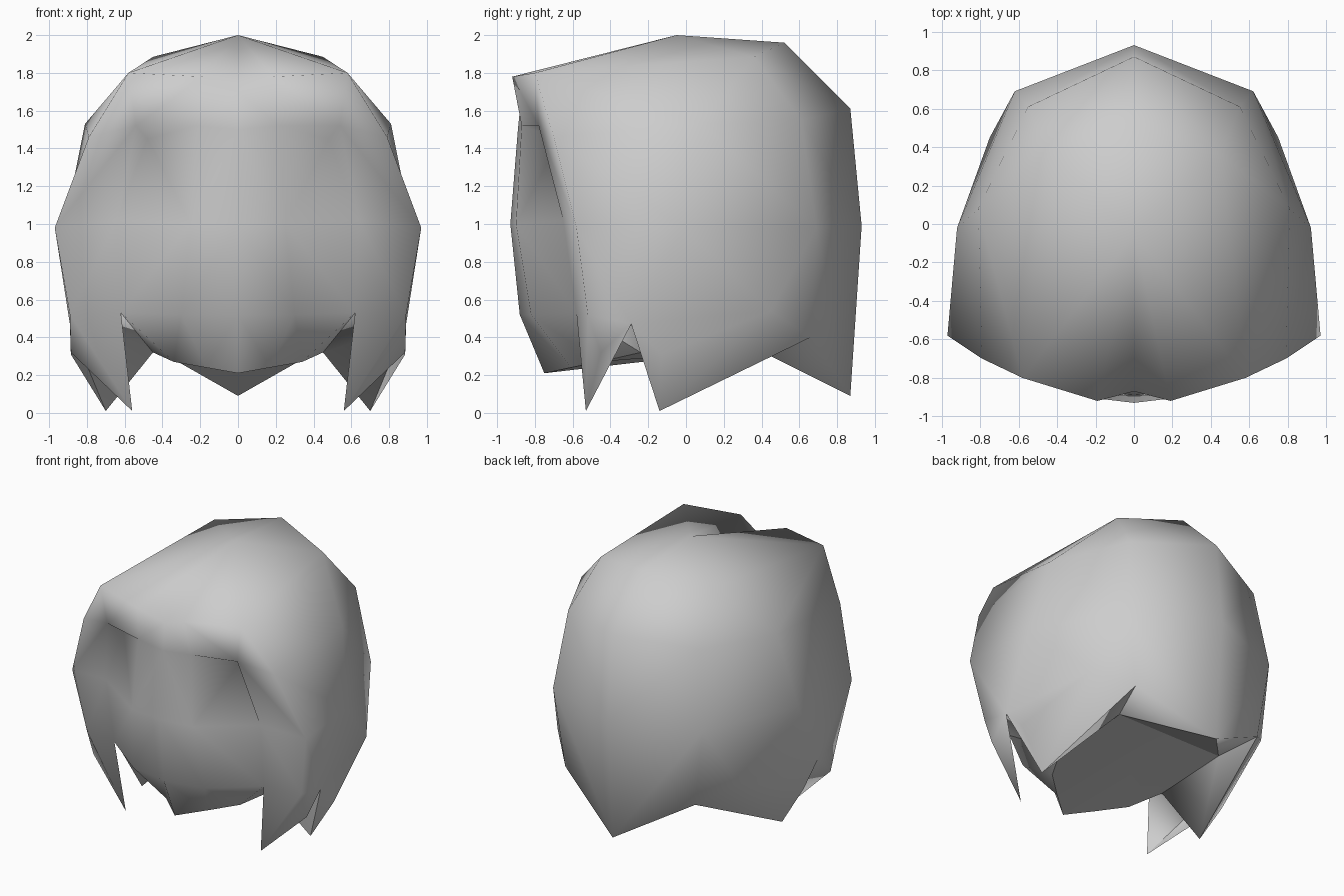
import bpy, bmesh
from mathutils import Vector

cube = bpy.data.objects.get("Cube")
if cube:
    bpy.data.objects.remove(cube)

grey = bpy.data.materials.new("plain grey")
grey.use_nodes = True
colour = (0.61, 0.61, 0.61, 1)
grey.diffuse_color = colour
grey.node_tree.nodes["Principled BSDF"].inputs["Base Color"].default_value = colour


def loft(columns):
    """Bridge neighbouring columns of points with quads."""
    faces = []
    for left, right in zip(columns, columns[1:]):
        for i in range(len(left) - 1):
            faces.append((left[i], right[i], right[i + 1], left[i + 1]))
    return faces


def fan(middle, ring):
    """Join a closed ring of points to one middle point."""
    return [(middle, a, b) for a, b in zip(ring, ring[1:] + ring[:1])]


def build_half(name, faces):
    """Make a smooth, mirrored object from the faces of its left half."""
    bm = bmesh.new()
    verts = {}
    for face in faces:
        corners = list(dict.fromkeys(face))
        for p in corners:
            if p not in verts:
                verts[p] = bm.verts.new(p)
        bm.faces.new([verts[p] for p in corners])
    bmesh.ops.recalc_face_normals(bm, faces=bm.faces)
    middle = Vector((0, 0, 1))
    outward = sum(f.normal.dot(f.calc_center_median() - middle) * f.calc_area()
                  for f in bm.faces)
    if outward < 0:
        bmesh.ops.reverse_faces(bm, faces=bm.faces)
    for f in bm.faces:
        f.smooth = True
    mesh = bpy.data.meshes.new(name)
    bm.to_mesh(mesh)
    bm.free()
    mesh.materials.append(grey)
    obj = bpy.data.objects.new(name, mesh)
    bpy.context.collection.objects.link(obj)
    mirror = obj.modifiers.new("mirror", 'MIRROR')
    mirror.use_clip = True


# Hair columns, each from the crown downwards
crown = (0, -.05, 2)
part_end = (0, -.87, 1.7)
fringe = (.19, -.92, 1.78)
crown_side = (.45, .36, 1.885)
temple = [(.58, -.8, 1.8), (.79, -.7, 1.46), (.97, -.58, .98), (.89, -.52, .52)]
side = [crown_side, (.81, .08, 1.53), (.92, -.02, .98), (.89, -.29, .47)]
rear = [crown_side, (.55, .61, 1.55), (.62, .69, .98), (.54, .66, .4)]
back = [(0, .52, 1.96), (0, .87, 1.61), (0, .93, .99), (0, .87, .09)]

# Pointed locks below the ears
front_tip, side_tip = (.56, -.53, .01), (.7, -.14, .01)
front_bulge, side_bulge = (.885, -.45, .32), (.885, -.13, .31)
behind_ear = (.75, .45, .54)
lock_root = (.62, -.58, .53)
notch, nape = side[-1], rear[-1]

# Head underside
jaw_corner = (.45, -.24, .32)
neck_corner = (.44, .37, .34)
neck_middle = (0, .37, .34)

rim = [part_end, fringe, temple[0], crown_side, back[0]]
hair = [(crown, a, b) for a, b in zip(rim, rim[1:])]
hair += loft([temple, side]) + loft([side[:-1], rear[:-1]]) + loft([rear, back])
hair += fan(behind_ear, [side[2], notch, side_bulge, side_tip, nape, rear[2]])
hair += [
    (lock_root, front_tip, temple[-1]),
    (temple[-1], front_tip, front_bulge),
    (front_bulge, front_tip, notch),
    (temple[-1], front_bulge, notch),
    (notch, side_tip, side_bulge),
    (nape, neck_corner, back[-1]),
]

# Face columns: fringe, brow, cheek, jaw, chin
centre = [part_end, (0, -.89, 1.5), (0, -.93, 1), (0, -.88, .52), (0, -.75, .21)]
inner = [fringe, (.22, -.87, 1.52), (.25, -.9, 1), (.3, -.82, .52), (.17, -.61, .24)]
outer = [temple[0], (.54, -.78, 1.52), (.64, -.65, 1.02), lock_root, (.34, -.46, .27)]
eye_socket = (.48, -.67, 1.45)
face = loft([centre, inner])
face += loft([inner[:2], outer[:2]]) + loft([inner[2:], outer[2:]])
face += fan(eye_socket, [inner[1], outer[1], outer[2], inner[2]])
face += loft([outer[:4], temple])
face.append((outer[-1], lock_root, jaw_corner))
build_half("hair_and_face", hair + face)

# Inner sides of the locks and of the nape
build_half("lock_backs", [
    (lock_root, notch, front_tip),
    (lock_root, jaw_corner, notch),
    (notch, jaw_corner, side_tip),
    (side_tip, jaw_corner, neck_corner, nape),
])
build_half("nape_inside", [(neck_middle, neck_corner, back[-1])])

# Closed underside from chin to neck
build_half("underside", [
    (centre[-1], inner[-1], neck_middle),
    (inner[-1], outer[-1], neck_middle),
    (outer[-1], jaw_corner, neck_corner, neck_middle),
])
